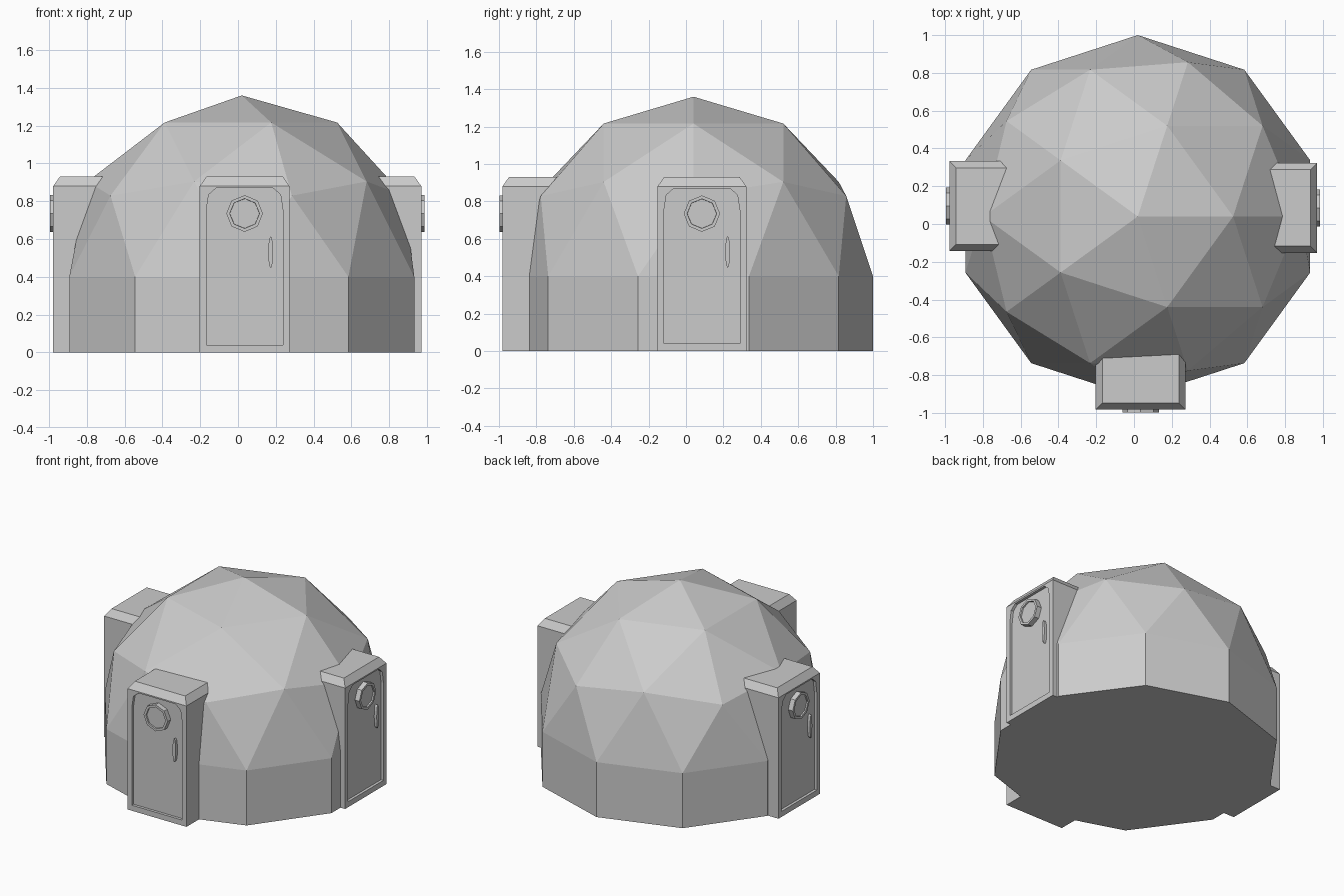
import bpy, bmesh, math
from mathutils import Matrix

if "Cube" in bpy.data.objects:
    bpy.data.objects.remove(bpy.data.objects["Cube"])


def finish(name, bm, matrix=None):
    bmesh.ops.recalc_face_normals(bm, faces=bm.faces)
    me = bpy.data.meshes.new(name)
    bm.to_mesh(me)
    bm.free()
    ob = bpy.data.objects.new(name, me)
    bpy.context.collection.objects.link(ob)
    if matrix:
        ob.matrix_world = matrix
    return ob


def prism(outline, y0, y1):
    """Extrude an (x, z) outline from y0 (front) to y1; returns bmesh and front face."""
    bm = bmesh.new()
    front = [bm.verts.new((x, y0, z)) for x, z in outline]
    back = [bm.verts.new((x, y1, z)) for x, z in outline]
    face = bm.faces.new(front)
    bm.faces.new(back[::-1])
    n = len(outline)
    for i in range(n):
        j = (i + 1) % n
        bm.faces.new((front[j], front[i], back[i], back[j]))
    bmesh.ops.recalc_face_normals(bm, faces=bm.faces)
    return bm, face


# Geodesic dome: upper half of an icosphere on a ten-sided wall
bm = bmesh.new()
bmesh.ops.create_icosphere(bm, subdivisions=2, radius=0.96,
                           matrix=Matrix.Translation((0.02, 0.04, 0.4)))
bmesh.ops.delete(bm, geom=[v for v in bm.verts if v.co.z < 0.39], context='VERTS')
rim = [e for e in bm.edges if e.is_boundary]
ext = bmesh.ops.extrude_edge_only(bm, edges=rim)['geom']
for v in ext:
    if isinstance(v, bmesh.types.BMVert):
        v.co.z = 0
bmesh.ops.contextual_create(bm, geom=[e for e in ext if isinstance(e, bmesh.types.BMEdge)])
finish("dome", bm)


def porch(side, x, y, angle):
    m = Matrix.Translation((x, y, 0)) @ Matrix.Rotation(math.radians(angle), 4, 'Z')
    w, c = 0.2375, 0.035

    # Porch block with a chamfered roof on the front and sides
    bm, _ = prism([(-w, 0), (w, 0), (w, 0.88), (w - c, 0.93), (-w + c, 0.93), (-w, 0.88)],
                  0, 0.4)
    for v in bm.verts:
        if v.co.z > 0.9 and v.co.y < 0.1:
            v.co.y = c
    # The front outline is no longer planar: split along the eaves
    bm.verts.ensure_lookup_table()
    eaves = [v for v in bm.verts if abs(v.co.z - 0.88) < 1e-4 and v.co.y < 0.1]
    bmesh.ops.connect_verts(bm, verts=eaves)
    block = finish(side + "_porch", bm, m)

    # Recessed doorway with clipped upper corners
    half = [(0.203, 0.04), (0.203, 0.75), (0.19, 0.835), (0.15, 0.87)]
    outline = half + [(-a, b) for a, b in reversed(half)]
    bm, _ = prism(outline, -0.1, 0.02)
    cutter = finish(side + "_doorway_cutter", bm, m)
    cutter.hide_render = True
    cutter.hide_set(True)
    mod = block.modifiers.new("doorway", 'BOOLEAN')
    mod.object = cutter
    mod.operation = 'DIFFERENCE'
    mod.solver = 'EXACT'

    # Octagonal porthole
    ring = [(0.097 * math.cos(i * math.pi / 4), 0.735 + 0.097 * math.sin(i * math.pi / 4))
            for i in range(8)]
    bm, face = prism(ring, -0.016, 0.025)
    bmesh.ops.inset_region(bm, faces=[face], thickness=0.018, depth=0)
    bmesh.ops.inset_region(bm, faces=[face], thickness=0.001, depth=-0.01)
    finish(side + "_porthole", bm, m)

    # Lens-shaped door handle
    lens = [(0.138 + s * 0.013 * math.cos(t * math.pi / 6), 0.53 + s * 0.085 * math.sin(t * math.pi / 6))
            for s in (1, -1) for t in range(-3, 3)]
    bm, _ = prism(lens, 0.0, 0.025)
    finish(side + "_handle", bm, m)


porch("front", 0.035, -0.982, 0)
porch("right", 0.97, 0.085, 90)
porch("left", -0.978, 0.095, -90)
